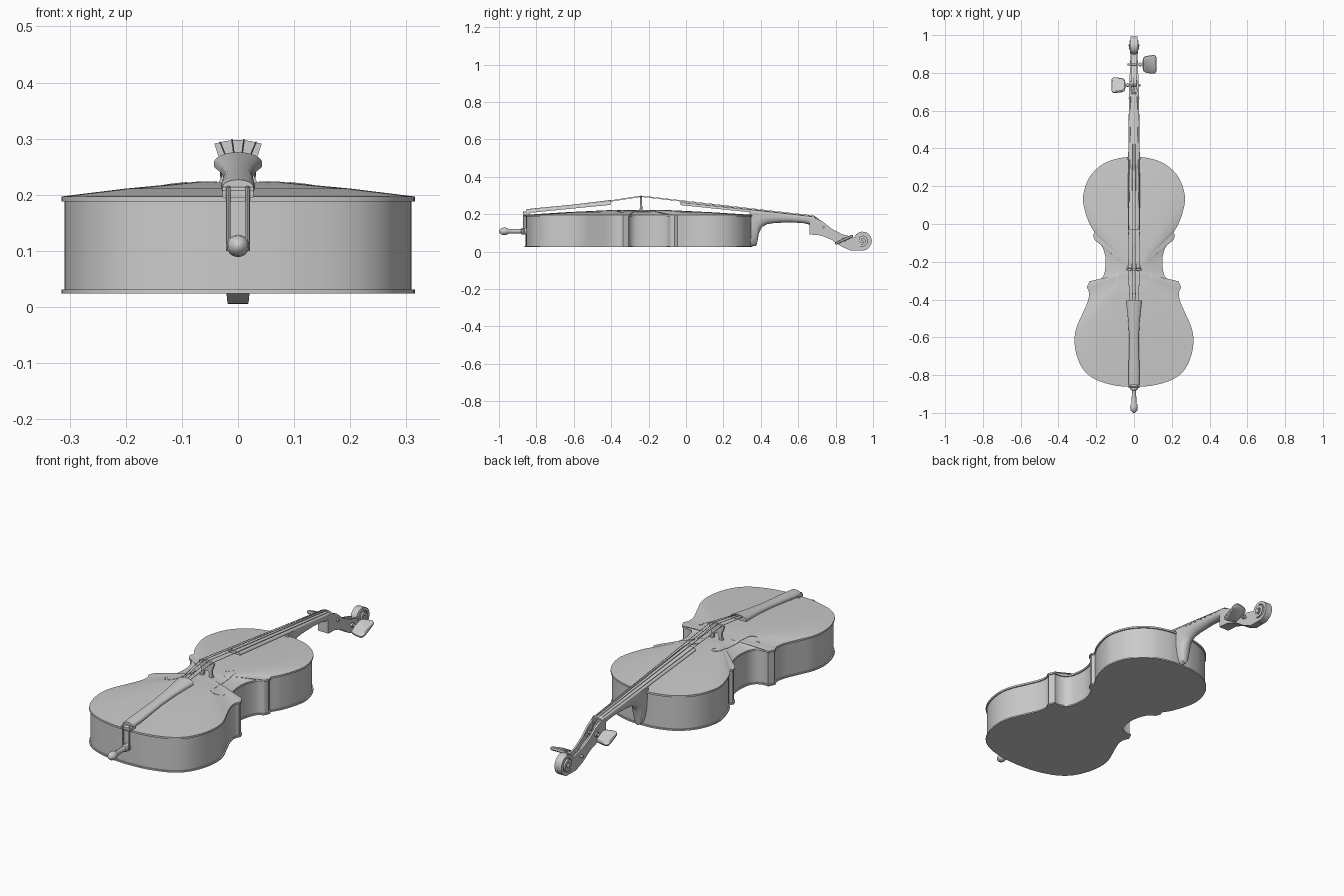
import bpy, bmesh, math
from mathutils import Vector
from mathutils.bvhtree import BVHTree

cube = bpy.data.objects.get("Cube")
if cube:
    bpy.data.objects.remove(cube)

grey = bpy.data.materials.new("plain_grey")
grey.use_nodes = True
grey.diffuse_color = (0.6, 0.6, 0.6, 1)
grey.node_tree.nodes["Principled BSDF"].inputs["Base Color"].default_value = (0.6, 0.6, 0.6, 1)


def loft(name, rings, angle=35):
    """Join equal rings of points into a capped solid."""
    bm = bmesh.new()
    loops = [[bm.verts.new(p) for p in ring] for ring in rings]
    n = len(loops[0])
    for a, b in zip(loops, loops[1:]):
        for i in range(n):
            j = (i + 1) % n
            bm.faces.new((a[i], a[j], b[j], b[i]))
    bm.faces.new(loops[0])
    bm.faces.new(loops[-1])
    bmesh.ops.recalc_face_normals(bm, faces=bm.faces)
    mesh = bpy.data.meshes.new(name)
    bm.to_mesh(mesh)
    bm.free()
    mesh.materials.append(grey)
    obj = bpy.data.objects.new(name, mesh)
    bpy.context.collection.objects.link(obj)
    bpy.ops.object.select_all(action='DESELECT')
    obj.select_set(True)
    bpy.context.view_layer.objects.active = obj
    bpy.ops.object.shade_smooth_by_angle(angle=math.radians(angle))
    return obj


def spline(pts, steps=6):
    """Smooth path through the given 2D points."""
    p = [Vector(q) for q in pts]
    p = [2 * p[0] - p[1]] + p + [2 * p[-1] - p[-2]]
    out = []
    for a, b, c, d in zip(p, p[1:], p[2:], p[3:]):
        for k in range(steps):
            t = k / steps
            out.append(0.5 * (2 * b + (c - a) * t + (2 * a - 5 * b + 4 * c - d) * t * t
                              + (3 * b - a - 3 * c + d) * t ** 3))
    return out + [p[-2]]


def circle(center, r, axis, n=16):
    """Ring of points around the x, y or z axis."""
    ring = []
    for k in range(n):
        a = math.tau * k / n
        v = [r * math.cos(a), r * math.sin(a)]
        v.insert(axis, 0)
        ring.append(Vector(center) + Vector(v))
    return ring


def rod(name, a, b, r, n=8):
    """Straight round bar between two points."""
    a, b = Vector(a), Vector(b)
    q = (b - a).to_track_quat('Z', 'Y')
    return loft(name, [[p + q @ c for c in circle((0, 0, 0), r, 2, n)] for p in (a, b)])


def dome(y, w, flat, edge, peak, n=12):
    """Cross-section with one flat side and one arched side."""
    arc = [(w * math.cos(math.pi * k / n), y, edge + (peak - edge) * math.sin(math.pi * k / n))
           for k in range(n + 1)]
    return [(-w, y, flat), (w, y, flat)] + arc


def prism(name, profile, x0, x1, scale=lambda y: 1):
    """Side profile (y, z) extruded across x, with optional taper."""
    return loft(name, [[(x * scale(y), y, z) for y, z in profile] for x in (x0, x1)])


# Body outline: upper bout, waist, lower bout with sharp corners between
half = spline([(0, .355), (.07, .35), (.15, .325), (.21, .28), (.25, .22), (.27, .14),
               (.26, .07), (.235, 0), (.208, -.045)])
half += spline([(.217, -.06), (.205, -.088), (.178, -.105), (.157, -.15), (.15, -.2),
                (.157, -.26), (.175, -.29), (.205, -.303), (.235, -.303)])
half += spline([(.25, -.335), (.238, -.365), (.245, -.41), (.275, -.48), (.305, -.55),
                (.315, -.62), (.302, -.7), (.265, -.775), (.2, -.825), (.1, -.855), (0, -.863)])
outline = half + [Vector((-p.x, p.y)) for p in reversed(half[1:-1])]


def inset(pts, d):
    res = []
    for i, p in enumerate(pts):
        t = (pts[(i + 1) % len(pts)] - pts[i - 1]).normalized()
        res.append(p + Vector((t.y, -t.x)) * d)
    return res


def ring_at(pts, z, s=1, cy=-.25):
    return [(p.x * s, cy + (p.y - cy) * s, z) for p in pts]


ribs = inset(outline, .006)
loft("back_plate", [ring_at(outline, z) for z in (.024, .031)])
loft("ribs", [ring_at(ribs, z) for z in (.03, .19)])
belly = loft("front_plate", [ring_at(outline, .188), ring_at(outline, .197),
                             ring_at(outline, .211, .64), ring_at(outline, .222, .27)])

# Sound holes laid on the arched front
tree = BVHTree.FromPolygons([v.co for v in belly.data.vertices],
                            [p.vertices[:] for p in belly.data.polygons])


def on_belly(x, y, lift):
    hit = tree.ray_cast(Vector((x, y, 1)), Vector((0, 0, -1)))[0]
    return (x, y, (hit.z if hit else .2) + lift)


hole = spline([(.042, -.148), (.05, -.13), (.066, -.124), (.08, -.14), (.082, -.18), (.086, -.24),
               (.092, -.3), (.1, -.345), (.125, -.365), (.152, -.355), (.16, -.335)], 5)
for side, label in ((1, "left"), (-1, "right")):
    rings = []
    for i, p in enumerate(hole):
        t = (hole[min(i + 1, len(hole) - 1)] - hole[max(i - 1, 0)]).normalized()
        o = Vector((t.y, -t.x)) * (.002 + .004 * math.sin(math.pi * i / (len(hole) - 1)))
        a, b = p + o, p - o
        rings.append([on_belly(side * q.x, q.y, h) for q, h in
                      ((a, .0015), (b, .0015), (b, -.002), (a, -.002))])
    loft(label + "_sound_hole", rings)
    for end, (x, y) in (("upper", (.046, -.147)), ("lower", (.156, -.34))):
        disc = circle((side * x, y, 0), .009, 2)
        loft(f"{label}_sound_hole_{end}_eye", [[on_belly(c.x, c.y, h) for c in disc]
                                               for h in (-.002, .0015)])

# Neck with heel
neck = [(.34, .034, .21, .03), (.375, .032, .21, .03), (.383, .03, .209, .06), (.39, .03, .208, .1),
        (.405, .029, .206, .13), (.43, .028, .204, .146), (.47, .028, .2, .153),
        (.56, .027, .191, .157), (.63, .027, .184, .152), (.67, .027, .18, .142)]
loft("neck", [dome(y, w, top, top - .25 * (top - low), low) for y, w, top, low in neck], 50)

# Fingerboard and nut
loft("fingerboard", [dome(-.03, .033, .249, .254, .265), dome(.675, .027, .177, .181, .19)])
loft("nut", [dome(.675, .027, .17, .184, .193), dome(.69, .027, .165, .18, .19)])


# Pegbox: block, two cheeks and a floor, narrowing toward the scroll
def taper(y):
    return 1 - .35 * max(0, min(1, (y - .67) / .22))


low_edge = [(.662, .092), (.72, .087), (.775, .066), (.83, .028), (.88, .006), (.925, .006)]
cheek = low_edge + [(.93, .06), (.885, .08), (.835, .093), (.78, .122), (.73, .162),
                    (.69, .18), (.662, .18)]
floor = low_edge + [(.92, .03), (.88, .03), (.84, .052), (.785, .09), (.73, .11), (.662, .115)]
prism("pegbox_block", [(.66, .092), (.7, .09), (.7, .177), (.66, .181)], -.027, .027, taper)
prism("left_pegbox_cheek", cheek, .017, .028, taper)
prism("right_pegbox_cheek", cheek, -.028, -.017, taper)
prism("pegbox_floor", floor, -.02, .02, taper)

# Scroll: widening spiral band on a thin core
cy, cz, turns, steps = .943, .061, 2.2, 70
band = []
for k in range(steps + 1):
    t = k / steps
    a = math.radians(-115) + math.tau * turns * t
    r = .057 - .046 * t
    w = .017 + .011 * t
    inner = max(r - .015, .001)
    band.append([(x, cy + q * math.cos(a), cz + q * math.sin(a))
                 for x, q in ((-w, r), (w, r), (w, inner), (-w, inner))])
loft("scroll_band", band)
loft("scroll_core", [circle((x, cy, cz), .046, 0, 32) for x in (-.014, .014)])

# Tuning pegs: shaft, collar and flat rounded head
for label, side, y, z, tilt, size in (("left", 1, .845, .064, 24, .05),
                                      ("right", -1, .735, .13, -25, .042)):
    rod(label + "_peg_shaft", (-.035 * side, y, z), (.06 * side, y, z), .006, 12)
    rod(label + "_peg_collar", (.028 * side, y, z), (.036 * side, y, z), .011, 12)
    c, s = math.cos(math.radians(tilt)), math.sin(math.radians(tilt))
    rings = []
    for h, f in ((-.008, .88), (-.004, 1), (.004, 1), (.008, .88)):
        ring = []
        for k in range(32):
            a = math.tau * k / 32
            u, v = [math.copysign(abs(g) ** .45, g) for g in (math.cos(a), math.sin(a))]
            v *= size * f * (1 + .12 * u)
            ring.append((side * (.083 + .037 * f * u), y + v * c - h * s, z + v * s + h * c))
        rings.append(ring)
    loft(label + "_peg_head", rings)

# Bridge: arched crown, slim waist, two feet
right = [(0, .25), (.012, .246), (.017, .222), (.017, .213), (.036, .213), (.036, .22),
         (.029, .232), (.029, .255), (.036, .272), (.042, .291), (.022, .296)]
shape = right + [(0, .298)] + [(-x, z) for x, z in reversed(right[1:])]
loft("bridge", [[(x, -.24 + side * (.008 if z < .23 else .005), z) for x, z in shape]
                for side in (-1, 1)])

# Tailpiece, saddle and tail loop
tail = [(-.853, .028, .206, .227), (-.8, .03, .211, .233), (-.62, .025, .229, .25),
        (-.52, .03, .239, .262), (-.405, .043, .25, .276)]
loft("tailpiece", [dome(y, w, low, low + .007, top) for y, w, low, top in tail])
prism("saddle", [(-.868, .195), (-.868, .208), (-.86, .214), (-.835, .21), (-.835, .195)], -.028, .028)
for side, label in ((1, "left"), (-1, "right")):
    rod(label + "_tail_loop", (.017 * side, -.868, .212), (.017 * side, -.868, .1), .004)
    rod(label + "_tail_loop_top", (.017 * side, -.84, .214), (.017 * side, -.87, .21), .004)

# End pin
pin = [(-.855, .018), (-.878, .018), (-.882, .011), (-.95, .013), (-.958, .018), (-.97, .02),
       (-.985, .018), (-.995, .011), (-1, .003)]
loft("end_pin", [circle((0, y, .109), r, 1, 20) for y, r in pin], 50)

# Strings from tailpiece over the bridge to the nut, then into the pegbox
for i in range(4):
    f = (i - 1.5) / 1.5
    drop = .005 * f * f
    path = [(f * .021, -.415, .272 - drop), (f * .032, -.24, .299 - drop),
            (f * .018, .683, .193 - drop), (f * .011, .74 + .035 * (i % 2), .125)]
    for k, (a, b) in enumerate(zip(path, path[1:])):
        rod(f"string_{i + 1}_part_{k + 1}", a, b, .0014, 6)
